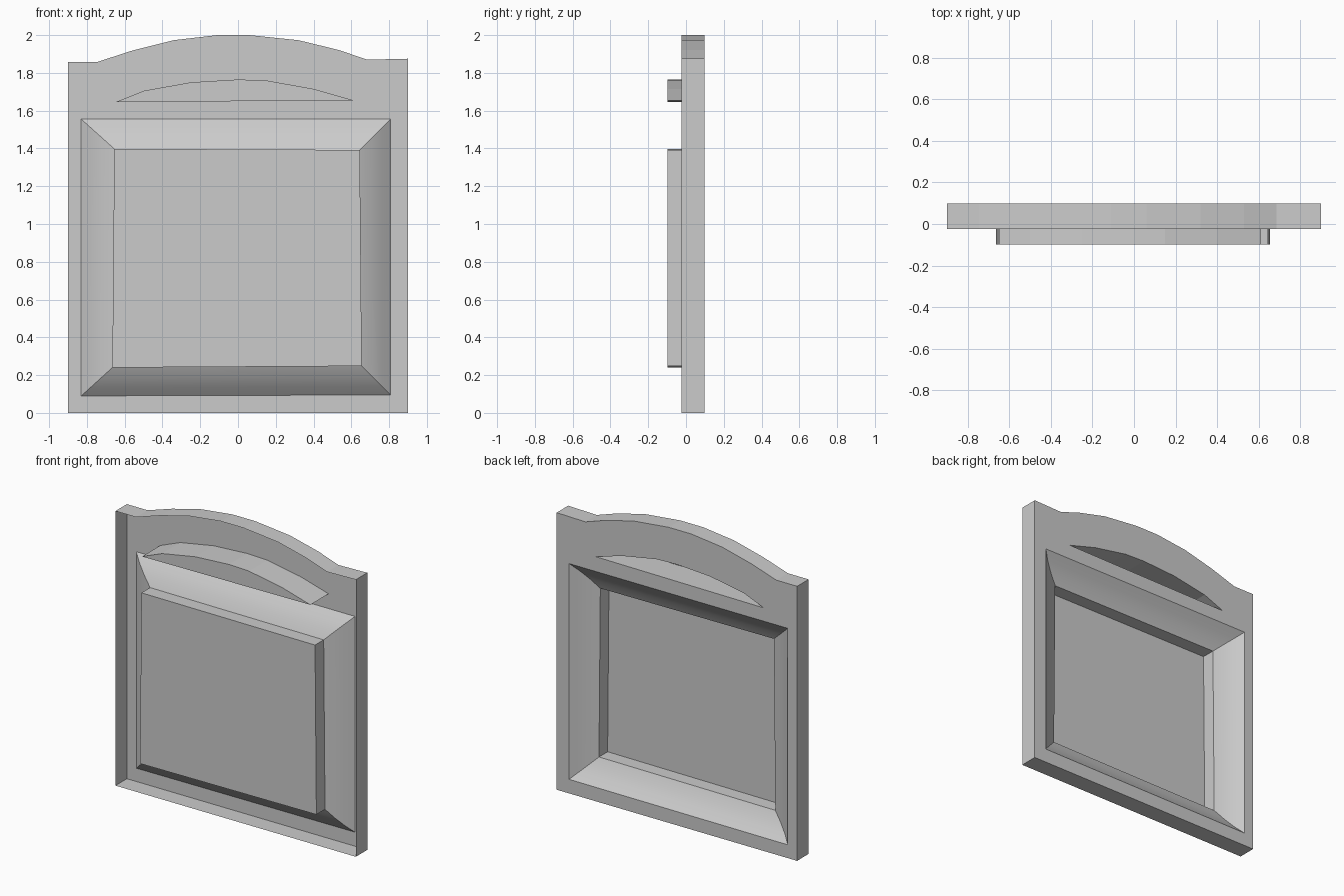
import bpy, bmesh

if "Cube" in bpy.data.objects:
    bpy.data.objects.remove(bpy.data.objects["Cube"])

BACK, RIM, PANEL, FRONT = 0.0975, -0.025, -0.005, -0.0975

# Outlines as (x, z) points
outer = [(-0.9, 0), (0.9, 0), (0.9, 1.875), (0.685, 1.87), (0.53, 1.922),
         (0.32, 1.973), (0.06, 2.0), (-0.11, 2.0), (-0.34, 1.973),
         (-0.56, 1.918), (-0.745, 1.858), (-0.9, 1.858)]
opening = [(-0.83, 0.09), (0.808, 0.095), (0.808, 1.555), (-0.83, 1.555)]
raised = [(-0.665, 0.24), (0.655, 0.248), (0.645, 1.392), (-0.655, 1.398)]
arch = [(-0.65, 1.645), (0.61, 1.655), (0.4, 1.715), (0.15, 1.76),
        (0.0, 1.765), (-0.25, 1.75), (-0.5, 1.705)]


def loop(bm, pts, y):
    return [bm.verts.new((x, y, z)) for x, z in pts]


def loft(bm, loops):
    for a, b in zip(loops, loops[1:]):
        n = len(a)
        for i in range(n):
            j = (i + 1) % n
            bm.faces.new((a[i], a[j], b[j], b[i]))


def ring(bm, vs):
    return [bm.edges.new((v, vs[(i + 1) % len(vs)])) for i, v in enumerate(vs)]


def finish(bm, name, smooth=False):
    bmesh.ops.recalc_face_normals(bm, faces=bm.faces)
    me = bpy.data.meshes.new(name)
    bm.to_mesh(me)
    bm.free()
    ob = bpy.data.objects.new(name, me)
    bpy.context.collection.objects.link(ob)
    if smooth:
        bpy.ops.object.select_all(action='DESELECT')
        ob.select_set(True)
        bpy.context.view_layer.objects.active = ob
        bpy.ops.object.shade_smooth_by_angle(angle=0.5)


# Back plate with two openings, and a rim running forward around its edge
bm = bmesh.new()
edge = loop(bm, outer, BACK)
edges = ring(bm, edge)
for pts in (opening, arch):
    edges += ring(bm, loop(bm, pts, BACK))
bmesh.ops.triangle_fill(bm, use_beauty=True, use_dissolve=False, edges=edges,
                        normal=(0, 1, 0))
loft(bm, [edge, loop(bm, outer, RIM)])
finish(bm, "back_plate_and_rim")

# Raised panel: gently domed slope, straight sides and flat front
bm = bmesh.new()
loops = []
for t, d in ((0, 0), (0.29, 0.38), (0.63, 0.72), (1, 1)):
    pts = [(a + (c - a) * t, b + (e - b) * t)
           for (a, b), (c, e) in zip(opening, raised)]
    loops.append(loop(bm, pts, BACK + (PANEL - BACK) * d))
loops.append(loop(bm, raised, FRONT))
loft(bm, loops)
bm.faces.new(loops[-1])
finish(bm, "raised_panel", smooth=True)

# Arched moulding pushed out above the panel
bm = bmesh.new()
loops = [loop(bm, arch, BACK), loop(bm, arch, FRONT)]
loft(bm, loops)
bm.faces.new(loops[-1])
finish(bm, "arched_moulding")
